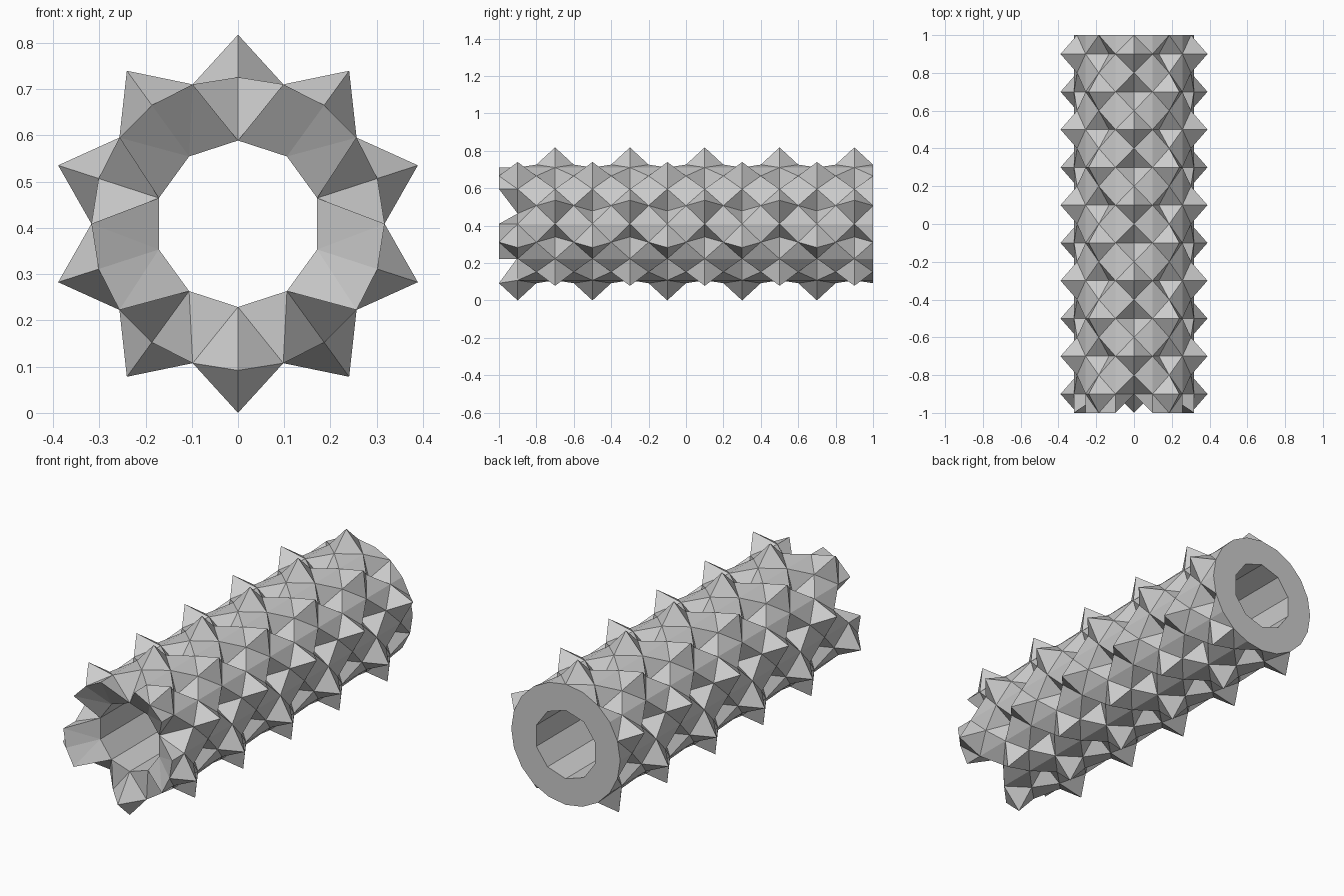
import bpy, bmesh
from math import sin, cos, pi

if "Cube" in bpy.data.objects:
    bpy.data.objects.remove(bpy.data.objects["Cube"])

CZ = 0.409               # height of the tube axis
R, TIP, PIT, HOLE = 0.317, 0.409, 0.225, 0.18
bm = bmesh.new()
cache = {}


def point(k, y, r):
    a = pi / 2 - k * pi / 10
    return bm.verts.new((r * cos(a), y, CZ + r * sin(a)))


def grid(k, m, r=R):
    """Shared vertex on the shell: k counts 18 degree steps, m counts 0.1 along y."""
    key = (k % 20, m)
    if key not in cache:
        cache[key] = point(k % 20, -1 + 0.1 * m, r)
    return cache[key]


# Shell: checkerboard of diamond spikes and diamond pits
RING = [(-1, -1), (0, -1), (1, -1), (1, 0), (1, 1), (0, 1), (-1, 1), (-1, 0)]
TRIMMED = {(9, 0), (11, 0)}          # corners cut from the lowest front tooth
for i in range(10):
    for j in range(10):
        k, m = 2 * i, 2 * j + 1
        spike = (i + j) % 2 == 1
        ring = [((k + a) % 20, m + b) for a, b in RING]
        mid = (k, m)
        tris = [(mid, ring[n], ring[(n + 2) % 8]) for n in (1, 3, 5, 7)]
        tris += [(ring[n - 1], ring[n], ring[n + 1]) for n in (0, 2, 4, 6)]
        if j == 0 and not spike:     # open V notch at the front rim
            tris = [t for t in tris if ring[1] not in t]
        grid(*mid, TIP if spike else (HOLE if j == 0 else PIT))
        for t in tris:
            if not TRIMMED & set(t):
                bm.faces.new([grid(*p) for p in t])

# Bore: ten-sided tube starting behind the front teeth
front = [grid(2 * i, 1) if i % 2 == 0 else point(2 * i, -0.9, HOLE) for i in range(10)]
back = [point(2 * i, 1, HOLE) for i in range(10)]
for i in range(10):
    n = (i + 1) % 10
    k = 2 * i
    bm.faces.new([front[i], front[n], back[n], back[i]])
    # sloping front faces between the teeth and the bore
    odd = 1 if (k + 1) in (9, 11) else 0
    edge = grid(k + 1, odd)
    bm.faces.new([edge, front[n], front[i]])
    tooth = i if i % 2 else n
    bm.faces.new([edge, grid(2 * tooth, 0), front[tooth]])
    if not odd:
        bm.faces.new([edge, grid(k + 1, 1), front[n if i % 2 else i]])
    # flat back end
    bm.faces.new([grid(k, 20), grid(k + 1, 20), grid(k + 2, 20), back[n], back[i]])

bmesh.ops.delete(bm, geom=[v for v in bm.verts if not v.link_faces], context='VERTS')
bmesh.ops.recalc_face_normals(bm, faces=bm.faces[:])
mesh = bpy.data.meshes.new("spiked_tube")
bm.to_mesh(mesh)
bm.free()
bpy.context.collection.objects.link(bpy.data.objects.new("spiked_tube", mesh))
